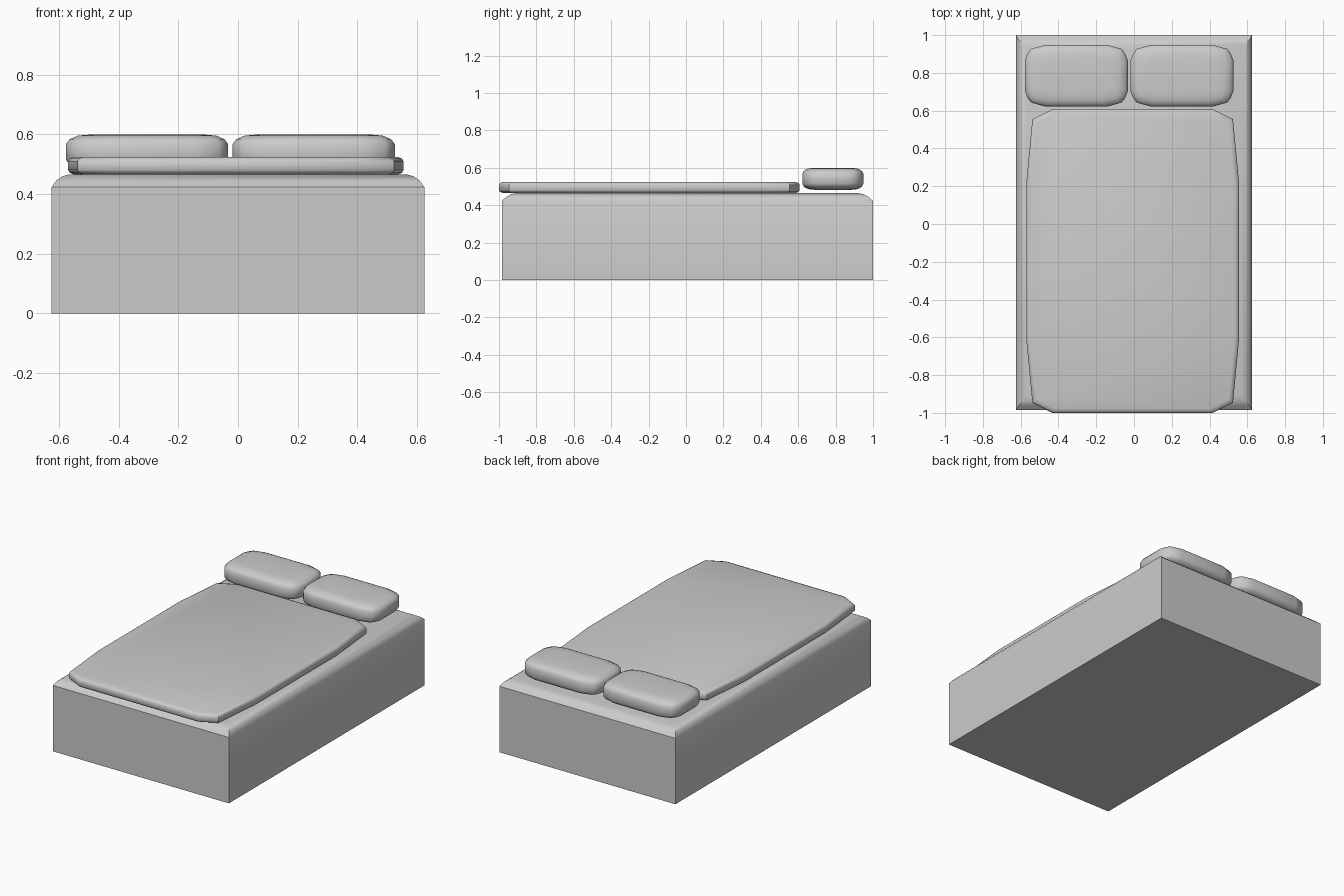
import bpy, bmesh

if "Cube" in bpy.data.objects:
    bpy.data.objects.remove(bpy.data.objects["Cube"])


def loft(name, outline, rings, smooth=True):
    """Stack inset copies of an outline; rings = (inset_x, inset_y, z)."""
    xs, ys = [p[0] for p in outline], [p[1] for p in outline]
    cx, cy = (max(xs) + min(xs)) / 2, (max(ys) + min(ys)) / 2
    hx, hy = (max(xs) - min(xs)) / 2, (max(ys) - min(ys)) / 2
    bm = bmesh.new()
    loops = [[bm.verts.new((cx + (x - cx) * (1 - ix / hx),
                            cy + (y - cy) * (1 - iy / hy), z))
              for x, y in outline] for ix, iy, z in rings]
    n = len(outline)
    for a, b in zip(loops, loops[1:]):
        for i in range(n):
            j = (i + 1) % n
            bm.faces.new((a[i], a[j], b[j], b[i]))
    bm.faces.new(loops[0][::-1])
    bm.faces.new(loops[-1])
    bmesh.ops.recalc_face_normals(bm, faces=bm.faces)
    mesh = bpy.data.meshes.new(name)
    bm.to_mesh(mesh)
    bm.free()
    ob = bpy.data.objects.new(name, mesh)
    bpy.context.collection.objects.link(ob)
    if smooth:
        bpy.ops.object.select_all(action='DESELECT')
        ob.select_set(True)
        bpy.context.view_layer.objects.active = ob
        bpy.ops.object.shade_smooth_by_angle(angle=0.75)
    return ob


def mirrored(quarter, cx, cy):
    """Full outline from one corner's points (half sizes, right side to back)."""
    q = quarter
    pts = q + [(-x, y) for x, y in q[::-1]]
    pts += [(-x, -y) for x, y in q] + [(x, -y) for x, y in q[::-1]]
    return [(cx + x, cy + y) for x, y in pts]


# Mattress base with a softened top rim
loft("mattress", mirrored([(0.625, 0.9925)], 0, 0.0075),
     [(0, 0, 0), (0, 0, 0.423), (0.015, 0.025, 0.445),
      (0.035, 0.05, 0.459), (0.055, 0.08, 0.465)])

# Blanket
loft("blanket", mirrored([(0.563, 0.415), (0.531, 0.75), (0.425, 0.804)], -0.007, -0.196),
     [(0.022, 0.022, 0.465), (0.006, 0.006, 0.471), (0, 0, 0.481),
      (0, 0, 0.509), (0.006, 0.006, 0.519), (0.022, 0.022, 0.525)])

# Pair of pillows
pillow = [(0.272, 0.083), (0.258, 0.118), (0.24, 0.142), (0.165, 0.163)]
for side, cx in (("left", -0.305), ("right", 0.254)):
    loft(side + "_pillow", mirrored(pillow, cx, 0.785),
         [(0.085, 0.07, 0.482), (0.04, 0.03, 0.486), (0.012, 0.008, 0.498),
          (0, 0, 0.515), (0, 0, 0.568), (0.012, 0.008, 0.584),
          (0.04, 0.03, 0.596), (0.085, 0.07, 0.600)])
